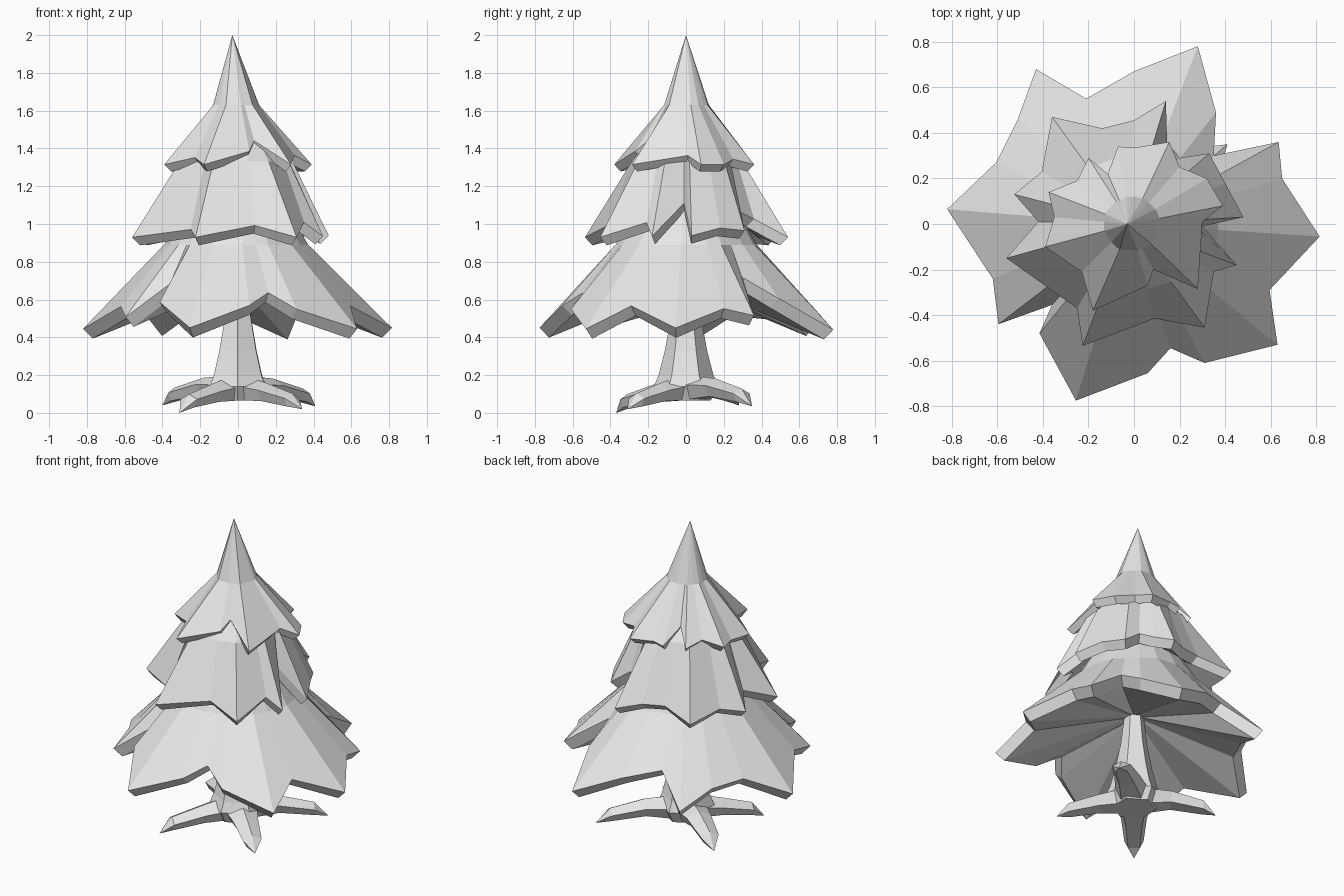
import bpy
import bmesh
import math
from mathutils import Vector

cube = bpy.data.objects.get("Cube")
if cube:
    bpy.data.objects.remove(cube, do_unlink=True)

# One plain grey covers the whole tree
grey = bpy.data.materials.new("plain_grey")
grey.use_nodes = True
grey.diffuse_color = (0.8, 0.8, 0.8, 1)
grey.node_tree.nodes["Principled BSDF"].inputs["Base Color"].default_value = (0.8, 0.8, 0.8, 1)


def loft(name, rings):
    """Skin a list of equal-length rings and cap the ends; a one-point last ring becomes a fan."""
    bm = bmesh.new()
    loops = [[bm.verts.new(p) for p in ring] for ring in rings]
    for low, high in zip(loops, loops[1:]):
        for i in range(len(low)):
            j = (i + 1) % len(low)
            if len(high) == 1:
                bm.faces.new((low[i], low[j], high[0]))
            else:
                bm.faces.new((low[i], low[j], high[j], high[i]))
    bm.faces.new(loops[0][::-1])
    if len(loops[-1]) > 2:
        bm.faces.new(loops[-1])
    bmesh.ops.recalc_face_normals(bm, faces=bm.faces)
    mesh = bpy.data.meshes.new(name)
    bm.to_mesh(mesh)
    bm.free()
    mesh.materials.append(grey)
    obj = bpy.data.objects.new(name, mesh)
    bpy.context.collection.objects.link(obj)


def circle_like(outline, radius, z, follow=0.0):
    """Ring with the outline's angles, partly following its radius."""
    ring = []
    for x, y in outline:
        r = math.hypot(x, y)
        k = (radius + follow * (r - radius)) / r
        ring.append((x * k - 0.01, y * k, z))
    return ring


def skirt(name, outline, tip_radius, tip_z, slope, thickness, inner, upper, top=()):
    """Star-shaped branch layer: level tips, rising notches, thick rim, hollow underside."""
    rim, lip = [], []
    for x, y in outline:
        r = math.hypot(x, y)
        z = tip_z + slope * max(0, tip_radius - r)
        k = 1 - thickness / r
        rim.append((x, y, z))
        lip.append((x * k, y * k, z - thickness))
    rings = [circle_like(outline, *inner), lip, rim]
    rings += [circle_like(outline, *u) for u in upper]
    loft(name, rings + list(top))


# Outlines run counter-clockwise, alternating branch tips and notches
lower_outline = [
    (0.815, -0.055), (0.65, 0.2), (0.635, 0.36), (0.35, 0.3), (0.36, 0.49),
    (0.28, 0.78), (0, 0.67), (-0.21, 0.55), (-0.43, 0.68), (-0.51, 0.46),
    (-0.605, 0.27), (-0.82, 0.065), (-0.62, -0.24), (-0.595, -0.44),
    (-0.36, -0.355), (-0.415, -0.48), (-0.255, -0.775), (0.06, -0.655),
    (0.16, -0.545), (0.31, -0.61), (0.63, -0.53), (0.595, -0.29)]
middle_outline = [
    (0.48, 0.03), (0.4, 0.18), (0.33, 0.31), (0.2, 0.29), (0.145, 0.36),
    (0.14, 0.54), (0, 0.455), (-0.14, 0.42), (-0.36, 0.47), (-0.405, 0.23),
    (-0.525, 0.13), (-0.42, 0.01), (-0.56, -0.15), (-0.25, -0.37),
    (-0.225, -0.535), (0.09, -0.415), (0.31, -0.455), (0.35, -0.21),
    (0.45, -0.18), (0.3, -0.01)]
upper_outline = [
    (0.39, 0.08), (0.32, 0.2), (0.2, 0.25), (0.155, 0.36), (0, 0.335),
    (-0.07, 0.34), (-0.115, 0.22), (-0.2, 0.29), (-0.25, 0.19),
    (-0.375, 0.14), (-0.35, 0.03), (-0.39, -0.1), (-0.23, -0.21),
    (-0.18, -0.38), (0.06, -0.27), (0.085, -0.2), (0.28, -0.285), (0.3, 0.01)]

# Branch layers
skirt("lower_branches", lower_outline, 0.85, 0.425, 0.75, 0.052,
      (0.05, 0.68), [(0.36, 0.89, 0.05), (0.2, 1.2)])
skirt("middle_branches", middle_outline, 0.49, 0.93, 0.95, 0.043,
      (0.25, 1.07), [(0.28, 1.33, 0.1), (0.12, 1.55)])
skirt("upper_branches", upper_outline, 0.35, 1.315, 0.95, 0.037,
      (0.18, 1.42), [(0.11, 1.63, 0.05)], [[(-0.03, 0, 2)]])


# Trunk flaring into the root crown
def hexagon(radius, z):
    return [(radius * math.cos(a), radius * math.sin(a), z)
            for a in (math.tau * i / 6 + 0.5 for i in range(6))]


loft("trunk", [hexagon(r, z) for r, z in
               [(0.13, 0.065), (0.17, 0.14), (0.145, 0.2), (0.112, 0.33), (0.08, 0.5), (0.055, 0.72)]])


# Roots: five-sided limbs with a raised knee and a blunt, drooping toe
def root(name, tip_x, tip_y, tip_z, knee_z):
    tip = Vector((tip_x, tip_y, 0))
    along = tip.normalized()
    side = Vector((-along.y, along.x, 0))
    rings = []
    for share, z, width in [(0.1, 0.125, 0.11), (0.45, knee_z + 0.02, 0.08),
                            (0.84, knee_z - 0.02, 0.06)]:
        ring = []
        for i in range(5):
            a = math.tau * i / 5 + math.pi / 2
            lift = Vector((0, 0, z + 0.65 * width * math.sin(a)))
            ring.append(tip * share + side * (width * math.cos(a)) + lift)
        rings.append(ring)
    loft(name, rings + [[tip + Vector((0, 0, tip_z))]])


root("front_right_root", -0.31, -0.37, 0, 0.08)
root("front_left_root", 0.34, -0.31, 0.02, 0.085)
root("back_left_root", 0.41, 0.35, 0.035, 0.11)
root("back_right_root", -0.4, 0.28, 0.04, 0.115)
